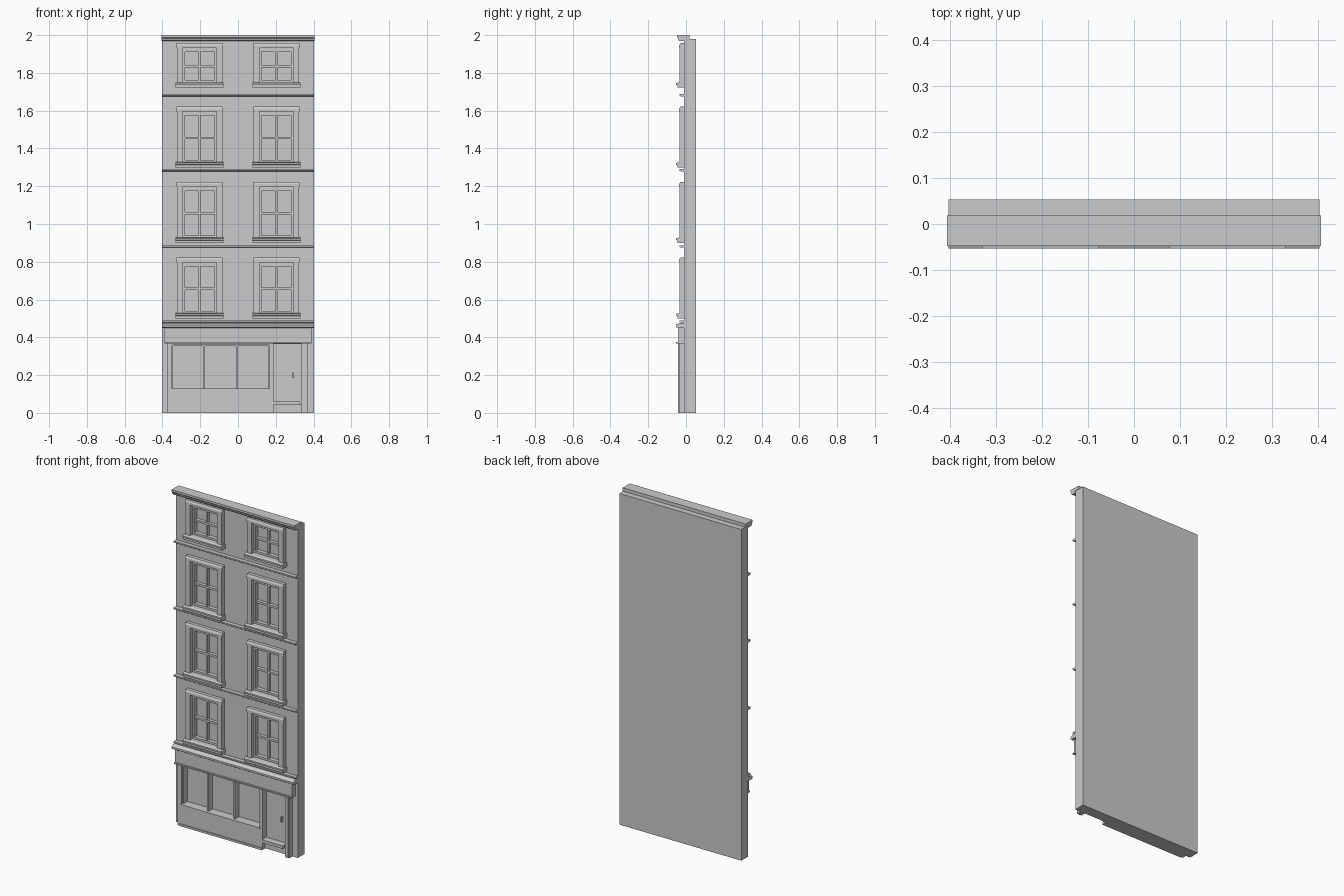
import bpy, bmesh

if "Cube" in bpy.data.objects:
    bpy.data.objects.remove(bpy.data.objects["Cube"])

WALL_F, WALL_B = -0.01, 0.053      # wall front and back planes
GLASS = 0.012                      # depth of the recessed panes


def finish(name, bm):
    bmesh.ops.recalc_face_normals(bm, faces=bm.faces[:])
    me = bpy.data.meshes.new(name)
    bm.to_mesh(me)
    bm.free()
    ob = bpy.data.objects.new(name, me)
    bpy.context.collection.objects.link(ob)
    return ob


def boxes(name, *specs):
    """One object from boxes given as (x0, x1, y0, y1, z0, z1)."""
    bm = bmesh.new()
    for x0, x1, y0, y1, z0, z1 in specs:
        vs = bmesh.ops.create_cube(bm, size=1)["verts"]
        for v in vs:
            v.co.x = x0 if v.co.x < 0 else x1
            v.co.y = y0 if v.co.y < 0 else y1
            v.co.z = z0 if v.co.z < 0 else z1
    return finish(name, bm)


def moulding(name, profile, x0, x1, z=0):
    """Sweep a closed (y, z) profile along x."""
    bm = bmesh.new()
    face = bm.faces.new([bm.verts.new((x0, y, z + h)) for y, h in profile])
    new = bmesh.ops.extrude_face_region(bm, geom=[face])["geom"]
    for v in new:
        if isinstance(v, bmesh.types.BMVert):
            v.co.x = x1
    return finish(name, bm)


# window rows: sill top, hood underside
rows = [(0.528, 0.797), (0.928, 1.197), (1.327, 1.596), (1.75, 1.932)]
columns = (-0.203, 0.203)
HW = 0.09                          # half width of a window opening

# wall slab with recesses for windows, shop window and door
wall = boxes("wall", (-0.403, 0.403, WALL_F, WALL_B, 0, 1.98))
holes = [(c - HW, c + HW, -0.1, GLASS, lo, hi) for c in columns for lo, hi in rows]
holes += [(-0.35, 0.167, -0.1, GLASS, 0.125, 0.36),
          (0.187, 0.337, -0.1, GLASS, 0.045, 0.365)]
cutter = boxes("opening_cutter", *holes)
cutter.hide_render = True
cutter.hide_set(True)
mod = wall.modifiers.new("openings", "BOOLEAN")
mod.object = cutter
mod.solver = "EXACT"

# sash windows with surround, hood and sill
hood = [(WALL_F, 0), (-0.036, 0), (-0.036, 0.014), (-0.03, 0.025), (WALL_F, 0.025)]
sill = [(WALL_F, -0.028), (-0.045, -0.028), (-0.045, -0.015), (-0.053, -0.013),
        (-0.053, -0.004), (-0.036, 0), (WALL_F, 0)]
for c in columns:
    for lo, hi in rows:
        mid = (lo + hi) / 2 - 0.006
        boxes("window_surround",
              (c - 0.12, c - HW, -0.035, WALL_F, lo, hi),
              (c + HW, c + 0.12, -0.035, WALL_F, lo, hi))
        moulding("window_hood", hood, c - 0.122, c + 0.122, hi)
        moulding("window_sill", sill, c - 0.127, c + 0.127, lo)
        boxes("sash_frame",
              (c - HW, c - 0.078, -0.012, GLASS, lo, hi),
              (c + 0.078, c + HW, -0.012, GLASS, lo, hi),
              (c - 0.078, c + 0.078, -0.012, GLASS, lo, lo + 0.012),
              (c - 0.078, c + 0.078, -0.012, GLASS, hi - 0.022, hi))
        boxes("glazing_bars",
              (c - 0.078, c + 0.078, -0.008, GLASS, mid - 0.006, mid + 0.006),
              (c - 0.005, c + 0.005, -0.006, GLASS, lo + 0.012, hi - 0.022))

# string courses between floors
course = [(WALL_F, -0.006), (-0.028, -0.006), (-0.034, -0.002), (-0.034, 0.006), (WALL_F, 0.006)]
for z in (0.484, 0.881, 1.284, 1.682):
    moulding("string_course", course, -0.403, 0.403, z)

# roof cornice
cornice = [(0.018, 1.98), (0.018, 2.0), (-0.048, 2.0), (-0.048, 1.988), (-0.042, 1.982),
           (-0.042, 1.975), (-0.036, 1.968), (WALL_F, 1.968), (WALL_F, 1.98)]
moulding("roof_cornice", cornice, -0.406, 0.406)

# shop cornice, fascia and lower ledge
shop_top = [(WALL_F, 0.45), (-0.045, 0.45), (-0.053, 0.455), (-0.053, 0.466),
            (-0.035, 0.475), (WALL_F, 0.475)]
moulding("shop_cornice", shop_top, -0.403, 0.403)
boxes("shop_fascia", (-0.388, 0.388, -0.042, WALL_F, 0.37, 0.45))
boxes("fascia_ledge", (-0.388, 0.388, -0.052, WALL_F, 0.367, 0.374))

# shopfront: stall riser, posts, head and plinth
boxes("shop_frame",
      (-0.375, 0.187, -0.036, WALL_F, 0, 0.125),
      (-0.375, -0.35, -0.036, WALL_F, 0.125, 0.367),
      (0.167, 0.187, -0.036, WALL_F, 0.125, 0.367),
      (-0.35, 0.167, -0.036, WALL_F, 0.36, 0.367))
boxes("shop_plinth", (-0.365, 0.187, -0.042, -0.036, 0, 0.012))
boxes("shop_sill", (-0.352, 0.17, -0.042, GLASS, 0.12, 0.13))
boxes("shop_mullions", *[(x - 0.005, x + 0.005, -0.025, GLASS, 0.13, 0.36)
                         for x in (-0.181, -0.006)])
boxes("shop_window_trim",
      (-0.35, -0.343, -0.025, GLASS, 0.13, 0.36),
      (0.16, 0.167, -0.025, GLASS, 0.13, 0.36),
      (-0.343, 0.16, -0.025, GLASS, 0.353, 0.36))

# pilaster, door, step and handle
boxes("door_pilaster",
      (0.337, 0.368, -0.038, WALL_F, 0, 0.367),
      (0.345, 0.36, -0.042, -0.038, 0, 0.367))
boxes("door", (0.187, 0.337, 0.0, GLASS, 0.045, 0.365))
boxes("door_step", (0.187, 0.325, -0.042, 0.0, 0.045, 0.063))
boxes("door_handle", (0.289, 0.296, -0.012, 0.0, 0.185, 0.215))
